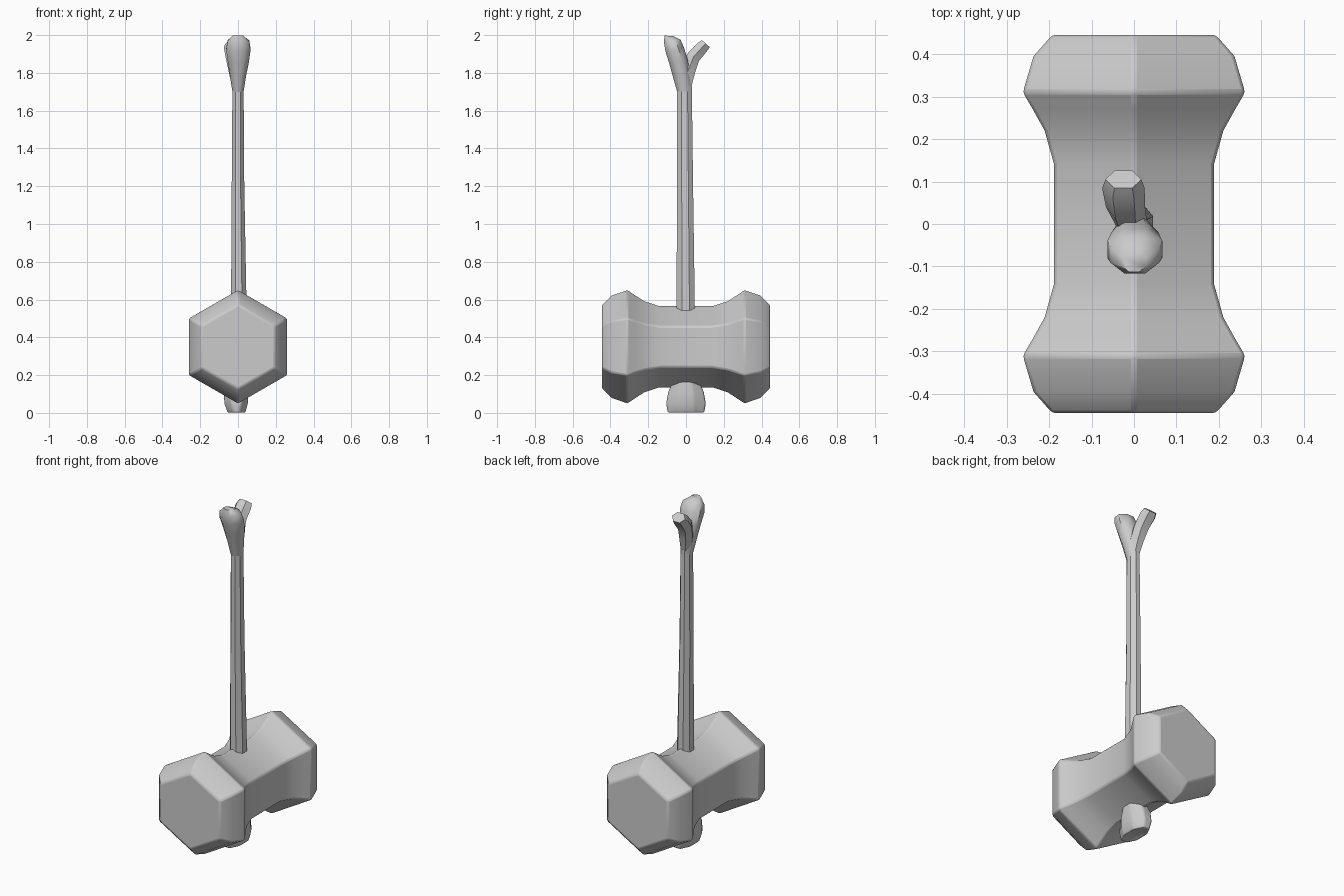
import bpy, bmesh, math
from mathutils import Vector

if "Cube" in bpy.data.objects:
    bpy.data.objects.remove(bpy.data.objects["Cube"])


def loft(name, rings, sides, phase, dent=0.0, bevel=0.0, angle=35):
    """Skin rings (x, y, z, tilt towards +y in degrees, half width x, half depth)."""
    bm = bmesh.new()
    loops = []
    for x, y, z, tilt, rx, rv in rings:
        t = math.radians(tilt)
        v = Vector((0, math.cos(t), -math.sin(t)))
        loop = []
        for i in range(sides):
            a = math.radians(phase) + math.tau * i / sides
            p = Vector((x, y, z)) + Vector((rx * math.cos(a), 0, 0)) + v * rv * math.sin(a)
            loop.append(bm.verts.new(p))
        loops.append(loop)
    for a, b in zip(loops, loops[1:]):
        for i in range(sides):
            j = (i + 1) % sides
            bm.faces.new((a[i], a[j], b[j], b[i]))
    bm.faces.new(loops[0])
    cap = bm.faces.new(loops[-1])
    if dent:
        res = bmesh.ops.poke(bm, faces=[cap])
        res["verts"][0].co.z += dent
    bmesh.ops.recalc_face_normals(bm, faces=bm.faces)
    mesh = bpy.data.meshes.new(name)
    bm.to_mesh(mesh)
    bm.free()
    ob = bpy.data.objects.new(name, mesh)
    bpy.context.collection.objects.link(ob)
    if bevel:
        mod = ob.modifiers.new("soft_edges", "BEVEL")
        mod.width = bevel
        mod.segments = 2
        mod.limit_method = "ANGLE"
        mod.angle_limit = math.radians(25)
    bpy.ops.object.select_all(action="DESELECT")
    ob.select_set(True)
    bpy.context.view_layer.objects.active = ob
    bpy.ops.object.shade_smooth_by_angle(angle=math.radians(angle))
    return ob


# Hexagonal hammer head, symmetric half profile (y, corner radius)
half = [(0.14, 0.217), (0.22, 0.243), (0.27, 0.275), (0.31, 0.302),
        (0.395, 0.273), (0.445, 0.222)]
profile = [(-y, r) for y, r in reversed(half)] + half
loft("hammer_head", [(0, y, 0.35, 90, r, r) for y, r in profile], 6, 30, bevel=0.008)

# Bone shaft
loft("bone_shaft", [(0.004, -0.002, 0.40, 0, 0.046, 0.054),
                    (0.004, -0.002, 0.60, 0, 0.044, 0.052),
                    (0, -0.005, 1.20, 0, 0.036, 0.046),
                    (0, -0.008, 1.73, 0, 0.032, 0.042)], 8, 22.5)

# Large front knuckle at the top
loft("front_knuckle", [(0, -0.008, 1.70, 0, 0.032, 0.042),
                       (0, -0.022, 1.78, -8, 0.045, 0.050),
                       (0.002, -0.040, 1.86, -12, 0.060, 0.054),
                       (0.002, -0.060, 1.925, -12, 0.070, 0.054),
                       (0.002, -0.073, 1.970, -8, 0.062, 0.048),
                       (0, -0.090, 1.996, 5, 0.030, 0.025)], 8, 22.5, angle=50)

# Smaller rear knuckle at the top
loft("rear_knuckle", [(0, -0.008, 1.72, 0, 0.030, 0.040),
                      (-0.010, 0.010, 1.81, 15, 0.040, 0.045),
                      (-0.020, 0.040, 1.885, 38, 0.046, 0.042),
                      (-0.025, 0.085, 1.935, 42, 0.050, 0.038),
                      (-0.025, 0.105, 1.955, 42, 0.042, 0.032)], 6, 0, angle=50)

# Knob below the head, with a shallow hollow in its underside
loft("bottom_knob", [(0, 0, 0.30, 0, 0.044, 0.050),
                     (-0.005, 0, 0.17, 0, 0.060, 0.074),
                     (-0.010, 0, 0.11, 0, 0.070, 0.102),
                     (-0.010, 0, 0.05, 0, 0.067, 0.113),
                     (-0.008, 0, 0.00, 0, 0.050, 0.104)], 8, 22.5,
     dent=0.022, bevel=0.008, angle=50)
